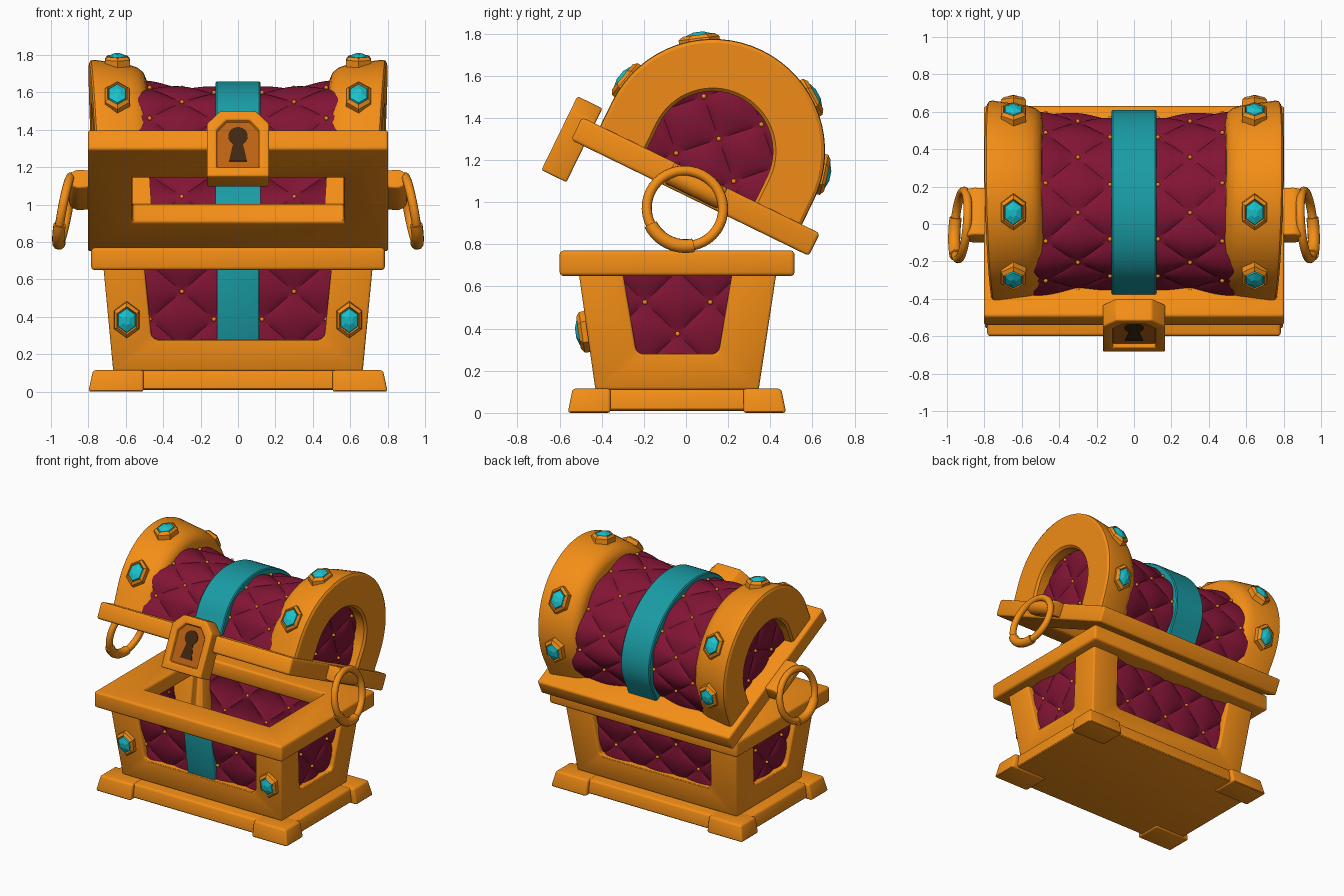
import bpy, bmesh, math
from mathutils import Vector, Matrix
from math import sin, cos, pi, radians

if "Cube" in bpy.data.objects:
    bpy.data.objects.remove(bpy.data.objects["Cube"])

def material(name, c):
    m = bpy.data.materials.new(name)
    m.diffuse_color = (*c, 1)
    m.use_nodes = True
    m.node_tree.nodes["Principled BSDF"].inputs["Base Color"].default_value = m.diffuse_color
    return m

GOLD = material("gold", (.90, .27, .008))
DARK = material("dark_gold", (.50, .12, .006))
HOLE = material("keyhole_dark", (.05, .02, .005))
CLOTH = material("burgundy_cloth", (.22, .007, .035))
TEAL = material("teal_band", (.01, .33, .37))
GEM = material("gem", (.01, .55, .62))

LID = Matrix.Translation((0, .019, 1.02)) @ Matrix.Rotation(radians(-26), 4, 'X')
ID = Matrix()
flat = set()

def make(name, verts, faces, mat, M=ID, bevel=0, recalc=True):
    me = bpy.data.meshes.new(name)
    me.from_pydata([M @ Vector(v) for v in verts], [], faces)
    if recalc:
        bm = bmesh.new(); bm.from_mesh(me)
        bmesh.ops.recalc_face_normals(bm, faces=bm.faces)
        bm.to_mesh(me); bm.free()
    me.materials.append(mat)
    ob = bpy.data.objects.new(name, me)
    bpy.context.collection.objects.link(ob)
    if bevel:
        add_bevel(ob, bevel)
    return ob

def add_bevel(ob, w):
    b = ob.modifiers.new("bevel", 'BEVEL')
    b.width, b.segments, b.limit_method, b.angle_limit = w, 3, 'ANGLE', radians(35)

def loft(name, rings, mat, M=ID, closed=False, bevel=0, caps=(True, True)):
    n, k = len(rings[0]), len(rings)
    faces = [(i * n + j, i * n + (j + 1) % n, (i + 1) % k * n + (j + 1) % n, (i + 1) % k * n + j)
             for i in range(k if closed else k - 1) for j in range(n)]
    if not closed:
        if caps[0]: faces.append(tuple(range(n)))
        if caps[1]: faces.append(tuple(range((k - 1) * n, k * n)))
    return make(name, [p for r in rings for p in r], faces, mat, M, bevel)

def rect(x0, x1, y0, y1, z):
    return [(x0, y0, z), (x1, y0, z), (x1, y1, z), (x0, y1, z)]

def quilt(name, m, o, d, pr, qr, M=ID, n=8, amp=.024):
    """Pillowed diamonds on surface m(a, b, height), creases along the mesh diagonals, a stud on each crossing."""
    P = range(round(pr[0] * n), round(pr[1] * n) + 1)
    Q = range(round(qr[0] * n), round(qr[1] * n) + 1)
    at = lambda p, q, h: Vector(m(o[0] + d[0] * p, o[1] + d[1] * q, h))
    verts = [at(i / n, j / n, amp * abs(sin(pi * (i + j) / n / 2) * sin(pi * (i - j) / n / 2)) ** .65)
             for i in P for j in Q]
    w, faces = len(Q), []
    for a in range(len(P) - 1):
        for b in range(w - 1):
            c = [a * w + b, (a + 1) * w + b, (a + 1) * w + b + 1, a * w + b + 1]
            if (P[a] // n + Q[b] // n) % 2:
                c = c[1:] + c[:1]
            faces += [(c[0], c[1], c[2]), (c[0], c[2], c[3])]
    a, b, c = (verts[k] for k in faces[0])
    if (b - a).cross(c - a).dot(at(P[0] / n, Q[0] / n, 1) - at(P[0] / n, Q[0] / n, 0)) < 0:
        faces = [f[::-1] for f in faces]
    make(name, verts, faces, CLOTH, M, recalc=False)
    bm = bmesh.new()
    for i in range(math.ceil(pr[0]), math.floor(pr[1]) + 1):
        for j in range(math.ceil(qr[0]), math.floor(qr[1]) + 1):
            if (i + j) % 2 == 0:
                bmesh.ops.create_icosphere(bm, subdivisions=2, radius=.012,
                                           matrix=M @ Matrix.Translation(at(i, j, .006)))
    me = bpy.data.meshes.new(name + "_studs")
    bm.to_mesh(me); bm.free()
    me.materials.append(GOLD)
    bpy.context.collection.objects.link(bpy.data.objects.new(name + "_studs", me))

def gem(name, pos, long, normal, M=ID):
    """Hexagonal jewel in a gold setting."""
    z, y = Vector(normal).normalized(), Vector(long).normalized()
    x = y.cross(z)
    T = M @ Matrix.Translation(pos) @ Matrix((x, y, z)).transposed().to_4x4()
    hexa = lambda w, l, h: [(w * 1.155 * sin(k * pi / 3), l * cos(k * pi / 3), h) for k in range(6)]
    a = loft(name + "_setting", [hexa(.068, .1, -.03), hexa(.066, .097, .018), hexa(.052, .076, .034),
                                 hexa(.046, .068, .022)], GOLD, T)
    b = loft(name, [hexa(.048, .07, .015), hexa(.044, .064, .034), hexa(.016, .024, .048)], GEM, T)
    flat.update((a.name, b.name))

# --- base slab and corner feet
YC = -.043
loft("base_slab", [rect(-.76, .76, YC - .485, YC + .485, .01), rect(-.745, .745, YC - .47, YC + .47, .112)],
     GOLD, bevel=.015)
for sx in (-1, 1):
    for sy in (-1, 1):
        loft("foot", [rect(sx * .505, sx * .8, YC + sy * .315, YC + sy * .518, 0),
                      rect(sx * .505, sx * .775, YC + sy * .315, YC + sy * .495, .115)], GOLD, bevel=.014)

# --- hollow tapered body frame with panel openings
body = loft("body_frame", [rect(-.667, .667, -.43, .345, .11), rect(-.72, .72, -.51, .43, .67)], GOLD)

def window(top, bot, r=.035):
    pts = [(-top, .72), (top, .72)]
    for s, angs in ((1, (0, -30, -60, -90)), (-1, (-90, -60, -30, 0))):
        pts += [(s * (bot - r + r * cos(radians(a))), .28 + r + r * sin(radians(a))) for a in angs]
    return pts

front = window(.505, .465)
side = window(.268, .2)
cutters = [
    loft("cavity_cutter", [rect(-.52, .52, -.31, .22, .2), rect(-.53, .53, -.38, .295, .75)], GOLD),
    loft("front_cutter", [[(x, y, z) for x, z in front] for y in (-.8, .8)], GOLD),
    loft("side_cutter", [[(x, y - .04, z) for y, z in side] for x in (-1, 1)], GOLD)]
for c in cutters:
    c.hide_render = True
    mod = body.modifiers.new("cut", 'BOOLEAN')
    mod.operation, mod.object, mod.solver = 'DIFFERENCE', c, 'EXACT'
add_bevel(body, .012)

loft("body_rim", [rect(-.785, .785, -.6, .515, .65), rect(-.785, .785, -.6, .515, .77),
                  rect(-.52, .52, -.37, .285, .77), rect(-.52, .52, -.37, .285, .65)],
     GOLD, closed=True, bevel=.018)

# --- quilted body panels, front strap, front jewels
face_y = lambda z: -.43 - .145 * (z - .12)
for s in (-1, 1):
    quilt("front_panel", lambda x, z, h: (s * x, face_y(z) + .05 - h, z), (.3, .535), (.172, .148),
          (-1.75, 1.25), (-2, .875))
    quilt("side_panel", lambda y, z, h: (s * (.617 + .097 * (z - .12) + h), y, z), (-.04, .375), (.155, .15),
          (-1.9, 1.9), (-.875, 1.9))
    gem("front_jewel", (s * .595, face_y(.385) - .008, .385), (0, -.145, 1), (0, -1, -.145))
quilt("back_panel", lambda x, z, h: (x, .295 + .155 * (z - .12) + h, z), (0, .385), (.172, .148),
      (-3, 3), (-1, 1.875))
loft("front_strap", [rect(-.113, .113, face_y(z) + .01, face_y(z) + .06, z) for z in (.26, .66)],
     TEAL, bevel=.008)

# --- lid frame (all lid parts use tilted local axes)
loft("lid_frame", [rect(-.803, .803, -.628, .628, 0), rect(-.803, .803, -.628, .628, .12),
                   rect(-.565, .565, -.27, .27, .12), rect(-.565, .565, -.27, .27, 0)],
     GOLD, LID, closed=True, bevel=.016)

# --- arches, strap and quilted barrel
C, N = .247, 32
def arch(section):
    """Sweep (x, half width, half height) points over a round-topped arch."""
    rings = [[(x, -a, .1) for x, a, b in section]]
    rings += [[(x, -a * cos(pi * i / N), C + b * sin(pi * i / N)) for x, a, b in section] for i in range(N + 1)]
    return rings + [[(x, a, .1) for x, a, b in section]]

band = [(.50, .285), (.50, .43), (.512, .465), (.545, .492), (.59, .507), (.77, .533), (.79, .53), (.8, .515),
        (.8, .3), (.785, .285)]
for s in (-1, 1):
    rings = [[(s * (x + .055 * (v - .78)), u, v) for x, u, v in r] for r in arch([(x, r, r) for x, r in band])]
    loft("lid_end_arch", rings, GOLD, LID)
    quilt("lid_end_panel", lambda u, v, h: (s * (.69 + .06 * (v - .4) + h), u, v), (0, .312), (.152, .15),
          (-2.125, 2.125), (-1.4, 1.9), LID)
    for deg in (140.6, 97, 28.6, -12):
        t = radians(deg + 26)
        gem("lid_jewel", (s * .645, .522 * cos(t), C + .522 * sin(t)), (0, -sin(t), cos(t)),
            (0, cos(t), sin(t)), LID)

    def barrel(x, q, h):
        g = h + .035 * (x / .5) ** 2
        a, b, t = .447 + g, .342 + g, min(abs(q), .66)
        u, v = a * sin(t / .66 * pi / 2), C + b * cos(t / .66 * pi / 2) - (abs(q) - t)
        return (s * x, math.copysign(u, q), v)
    quilt("lid_barrel", barrel, (.3, .075), (.172, .145), (-1.75, 1.375), (-6, 5), LID)
loft("lid_strap", arch([(-.12, .44, .335), (-.12, .493, .389), (-.113, .5, .396), (.113, .5, .396),
                        (.12, .493, .389), (.12, .44, .335)]), TEAL, LID)

# --- lock with recessed plate and keyhole
def plate(w, top, bot, tw, sh, u):
    return [(-w, u, bot), (w, u, bot), (w, u, sh), (tw, u, top), (-tw, u, top), (-w, u, sh)]
inner = (.115, .145, -.135, .062, .085)
outer = (.167, .2, -.19, .095, .125)
loft("lock_body", [plate(*outer, -.56), plate(*outer, -.692), plate(*inner, -.692), plate(*inner, -.665)],
     GOLD, LID, bevel=.01)
loft("lock_plate", [plate(*inner, -.66), plate(*inner, -.668)], DARK, LID)
key = [(.052 * cos(radians(a)), .06 + .052 * sin(radians(a))) for a in range(-60, 241, 20)]
key += [(-.048, -.09), (.048, -.09)]
loft("keyhole", [[(x, u, v) for x, v in key] for u in (-.667, -.672)], HOLE, LID)

# --- ring handles on the lid sides
def hoop(name, s, r, a0, a1, n, closed):
    rad0, rings = Vector((-.2, 0, .98)), []
    side_dir = Vector((.98, 0, .2))
    for i in range(n if closed else n + 1):
        t = radians(a0 + (a1 - a0) * i / n)
        out = Vector((0, 1, 0)) * cos(t) + rad0 * sin(t)
        c = Vector((.925, .0, -.055)) + out * .182
        ring = [c + r * (out * cos(k * pi / 6) + side_dir * sin(k * pi / 6)) for k in range(12)]
        rings.append([(s * p.x, p.y, p.z) for p in ring])
    loft(name, rings, GOLD, LID, closed=closed)

for s in (-1, 1):
    lug = [(.78, .015), (.85, .01)] + [(.85 + .055 * cos(radians(a)), .065 + .055 * sin(radians(a)))
                                       for a in range(-75, 76, 25)] + [(.85, .12), (.78, .115)]
    loft("handle_mount", [[(s * x, u, v) for x, v in lug] for u in (-.14, .14)], GOLD, LID, bevel=.01)
    hoop("handle_ring", s, .024, 0, 360, 40, True)
    hoop("handle_grip", s, .033, 232, 308, 10, False)

# --- apply modifiers, drop cutters, smooth shading
objs = list(bpy.context.scene.objects)
for o in objs:
    o.select_set(True)
bpy.context.view_layer.objects.active = body
bpy.ops.object.convert(target='MESH')
for c in cutters:
    bpy.data.objects.remove(c)
for o in bpy.context.scene.objects:
    o.select_set(o.name not in flat)
bpy.ops.object.shade_smooth_by_angle(angle=radians(32))
